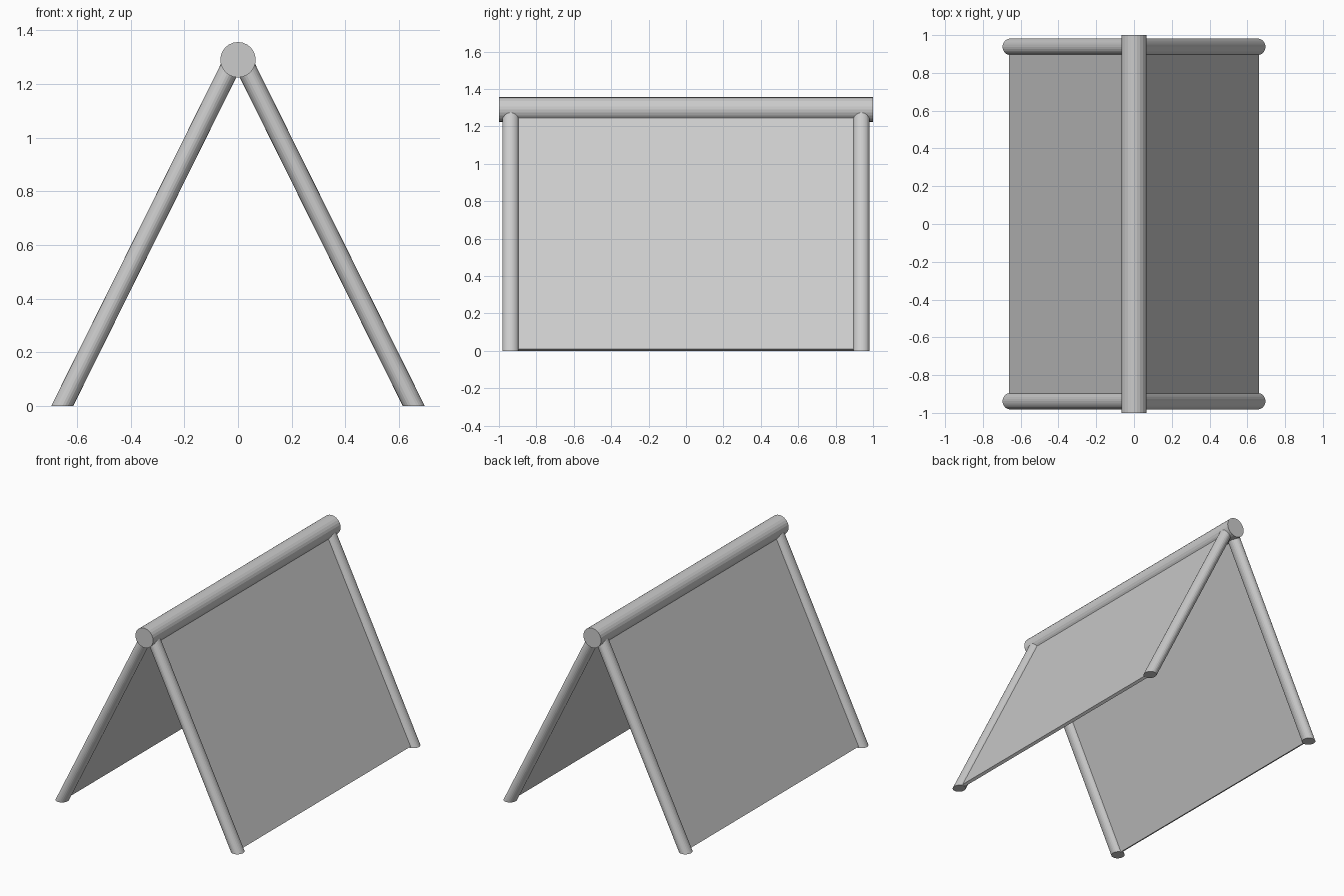
import bpy, bmesh, math
from mathutils import Matrix, Vector

if "Cube" in bpy.data.objects:
    bpy.data.objects.remove(bpy.data.objects["Cube"])

FOOT = Vector((0.655, 0, 0))       # leg axis at the ground
TOP = Vector((0.02, 0, 1.28))      # leg axis inside the ridge
SIDES = 24


def make_object(name, bm, mirror=None):
    bmesh.ops.recalc_face_normals(bm, faces=bm.faces)
    mesh = bpy.data.meshes.new(name)
    bm.to_mesh(mesh)
    bm.free()
    obj = bpy.data.objects.new(name, mesh)
    bpy.context.collection.objects.link(obj)
    if mirror:
        mod = obj.modifiers.new("Mirror", 'MIRROR')
        mod.use_axis = mirror
        mod.use_mirror_merge = False
    return obj


# Ridge pole along y
bm = bmesh.new()
bmesh.ops.create_cone(bm, cap_ends=True, segments=SIDES, radius1=0.066, radius2=0.066, depth=2,
                      matrix=Matrix.Translation((0, 0, 1.29)) @ Matrix.Rotation(math.pi / 2, 4, 'X'))
make_object("ridge_pole", bm)

# Slanted legs with level-cut feet, mirrored to all four corners
bm = bmesh.new()
bmesh.ops.create_cone(bm, cap_ends=True, segments=SIDES, radius1=1, radius2=1, depth=1)
for v in bm.verts:
    axis = FOOT.lerp(TOP, v.co.z + 0.5)
    v.co = axis + Vector((v.co.x * 0.041, 0.938 + v.co.y * 0.0435, 0))
make_object("legs", bm, (True, True, False))

# Thin side panels between the legs
bm = bmesh.new()
direction = (TOP - FOOT).normalized()
normal = Vector((direction.z, 0, -direction.x))
start = FOOT + direction * 0.005
profile = [start + normal * 0.01, TOP + normal * 0.01, TOP - normal * 0.01, start - normal * 0.01]
face = bm.faces.new([bm.verts.new(p + Vector((0, -0.938, 0))) for p in profile])
ext = bmesh.ops.extrude_face_region(bm, geom=[face])
bmesh.ops.translate(bm, vec=(0, 1.876, 0),
                    verts=[g for g in ext["geom"] if isinstance(g, bmesh.types.BMVert)])
make_object("side_panels", bm, (True, False, False))
